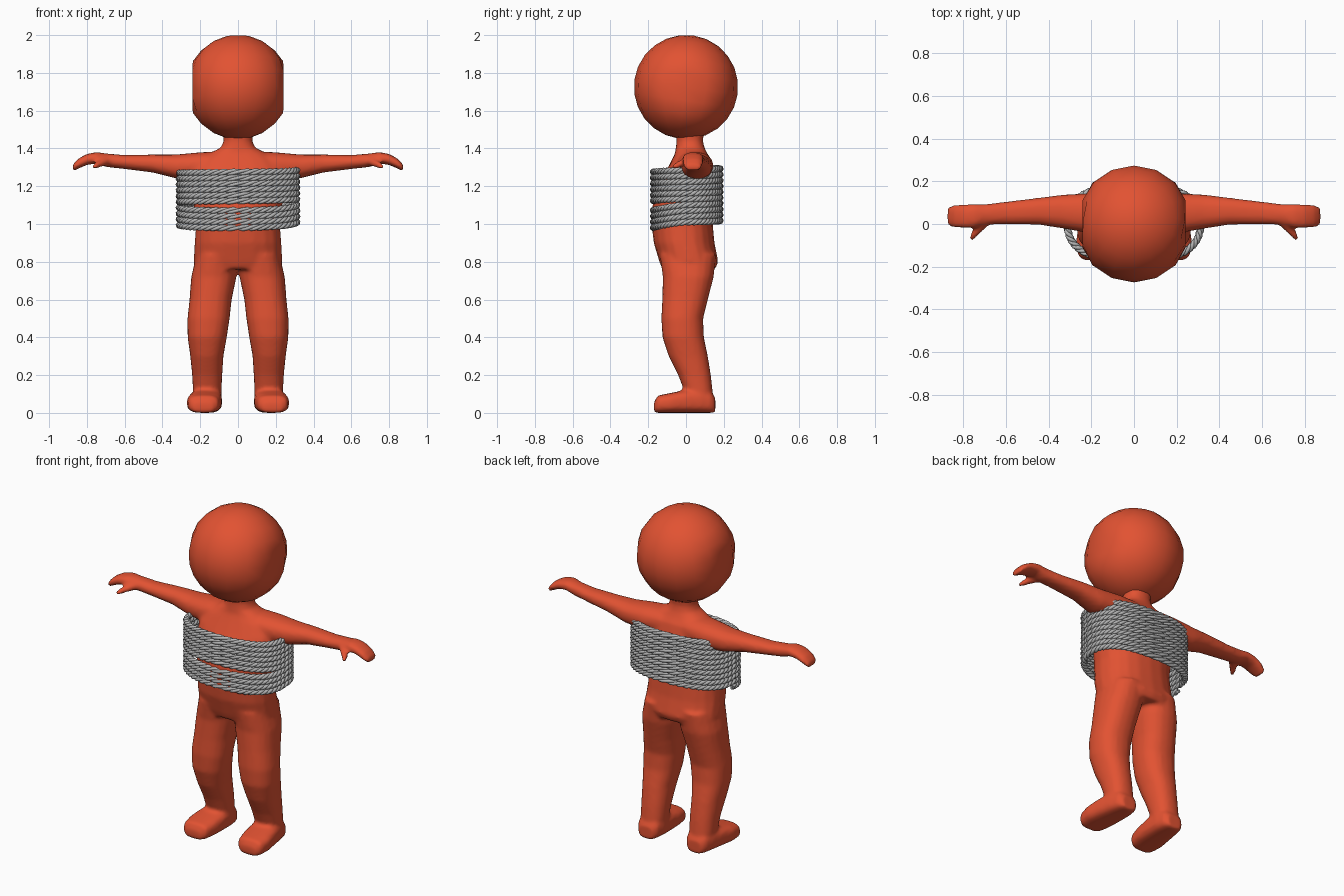
import bpy, bmesh, math
from mathutils import Vector, Matrix

cube = bpy.data.objects.get("Cube")
if cube:
    bpy.data.objects.remove(cube, do_unlink=True)


def material(name, rgb):
    m = bpy.data.materials.new(name)
    m.use_nodes = True
    m.diffuse_color = (*rgb, 1)
    bsdf = m.node_tree.nodes["Principled BSDF"]
    bsdf.inputs["Base Color"].default_value = (*rgb, 1)
    bsdf.inputs["Roughness"].default_value = 0.7
    return m


orange_red = material("orange red", (0.76, 0.085, 0.032))
rope_grey = material("rope grey", (0.46, 0.46, 0.46))


def spow(v, e):
    return math.copysign(abs(v) ** e, v)


def loft(bm, rings, u, v, power=2.3, sides=20):
    """Skin a closed tube through (centre, half width, half depth) rings."""
    loops = []
    for centre, a, b in rings:
        loop = []
        for i in range(sides):
            t = 2 * math.pi * i / sides
            loop.append(bm.verts.new(Vector(centre) + u * a * spow(math.cos(t), 2 / power)
                                     + v * b * spow(math.sin(t), 2 / power)))
        loops.append(loop)
    for lo, hi in zip(loops, loops[1:]):
        for i in range(sides):
            j = (i + 1) % sides
            bm.faces.new((lo[i], lo[j], hi[j], hi[i]))
    bm.faces.new(loops[0][::-1])
    bm.faces.new(loops[-1])


def make_object(name, bm, mat):
    bmesh.ops.recalc_face_normals(bm, faces=bm.faces)
    for f in bm.faces:
        f.smooth = True
    me = bpy.data.meshes.new(name)
    bm.to_mesh(me)
    bm.free()
    me.materials.append(mat)
    ob = bpy.data.objects.new(name, me)
    bpy.context.collection.objects.link(ob)
    return ob


X, Y, Z = Vector((1, 0, 0)), Vector((0, 1, 0)), Vector((0, 0, 1))

# Limbs of the left side: leg, foot, arm and thumb
body = bmesh.new()
leg = [(.84, .11, .01, .11, .15), (.72, .128, .012, .12, .135), (.6, .145, -.005, .112, .121),
       (.5, .156, -.02, .112, .111), (.4, .163, -.015, .104, .11), (.3, .165, .012, .088, .104),
       (.2, .163, .045, .08, .087), (.12, .163, .065, .076, .076), (.05, .163, .065, .074, .078)]
loft(body, [((x, y, z), a, b) for z, x, y, a, b in leg], X, Y)

foot = [(-.17, .185, .05, .055), (-.15, .183, .08, .092), (-.08, .18, .092, .106), (0, .172, .088, .122),
        (.08, .165, .08, .125), (.135, .163, .066, .11), (.155, .163, .045, .08)]
loft(body, [((x, y, h / 2), a, h / 2) for y, x, a, h in foot], X, Z, 3)

arm = [(.08, .04, 1.31, .1, .075), (.2, .05, 1.305, .095, .075), (.33, .058, 1.305, .08, .063),
       (.45, .06, 1.32, .063, .048), (.6, .052, 1.328, .053, .037), (.7, .045, 1.338, .048, .036),
       (.75, .038, 1.35, .056, .031), (.8, .036, 1.342, .056, .029), (.845, .036, 1.32, .053, .027),
       (.875, .036, 1.296, .044, .019)]
loft(body, [((x, y, z), a, b) for x, y, z, a, b in arm], Y, Z)

thumb = [(.69, .02, 1.338, .026), (.725, -.02, 1.322, .021), (.752, -.05, 1.31, .018), (.765, -.072, 1.3, .012)]
loft(body, [((x, y, z), r, r) for x, y, z, r in thumb], Vector((.7, .7, 0)), Z, 2, 10)

# Mirror the limbs to the right side
copy = bmesh.ops.duplicate(body, geom=body.verts[:] + body.edges[:] + body.faces[:])["geom"]
bmesh.ops.scale(body, vec=(-1, 1, 1), verts=[g for g in copy if isinstance(g, bmesh.types.BMVert)])

# Torso and neck
torso = [(.76, .015, .2, .14), (.8, .015, .235, .156), (.9, -.01, .23, .161), (1.0, -.02, .222, .162),
         (1.1, -.014, .235, .163), (1.2, .002, .25, .152), (1.28, .022, .25, .128), (1.34, .03, .21, .105),
         (1.375, .027, .15, .085), (1.405, .022, .09, .076), (1.44, .02, .076, .07), (1.52, .02, .08, .08)]
loft(body, [((0, y, z), a, b) for z, y, a, b in torso], X, Y)

body_ob = make_object("body", body, orange_red)
remesh = body_ob.modifiers.new("blend", "REMESH")
remesh.mode = "VOXEL"
remesh.voxel_size = 0.011
remesh.use_smooth_shade = True
soften = body_ob.modifiers.new("soften", "SMOOTH")
soften.factor = 0.5
soften.iterations = 6

# Head: coarse ball with flattened sides, tipped slightly back
head = bmesh.new()
bmesh.ops.create_uvsphere(head, u_segments=16, v_segments=12, radius=0.276)
for vert in head.verts:
    vert.co.x = max(-.242, min(.242, vert.co.x))
bmesh.ops.transform(head, verts=head.verts, matrix=Matrix.Translation((0, 0, 1.725))
                    @ Matrix.Rotation(math.radians(-8), 4, "X"))
make_object("head", head, orange_red)

# Rope: three twisted strands wound around the chest
TURNS, STEPS, TWISTS, PITCH = 10, 128, 16, 0.0305


def rope_point(s):
    """Point on the rope's centre line after s turns, starting at the right side."""
    t = 2 * math.pi * s + math.pi
    x = 0.312 * spow(math.cos(t), 0.8)
    y = 0.004 + 0.177 * spow(math.sin(t), 0.8)
    front = max(0, -math.sin(t))
    z = 0.998 + PITCH * (s - 0.5) + 0.01 * front * math.copysign(1, s - 4)
    return Vector((x, y, z + 0.012 * (1 - front)))


curve = bpy.data.curves.new("chest_rope", "CURVE")
curve.dimensions = "3D"
curve.bevel_depth = 0.0095
curve.bevel_resolution = 1
curve.use_fill_caps = True
count = TURNS * STEPS + 1
for strand in range(3):
    spline = curve.splines.new("POLY")
    spline.points.add(count - 1)
    spline.use_smooth = True
    for i in range(count):
        s = i / STEPS
        p = rope_point(s)
        along = (rope_point(s + .004) - rope_point(s - .004)).normalized()
        out = along.cross(Z).normalized()
        twist = 2 * math.pi * (s * TWISTS + strand / 3)
        p += 0.009 * (out * math.cos(twist) + Z * math.sin(twist))
        spline.points[i].co = (*p, 1)
curve.materials.append(rope_grey)
rope = bpy.data.objects.new("chest_rope", curve)
bpy.context.collection.objects.link(rope)
bpy.ops.object.select_all(action="DESELECT")
rope.select_set(True)
bpy.context.view_layer.objects.active = rope
bpy.ops.object.convert(target="MESH")
